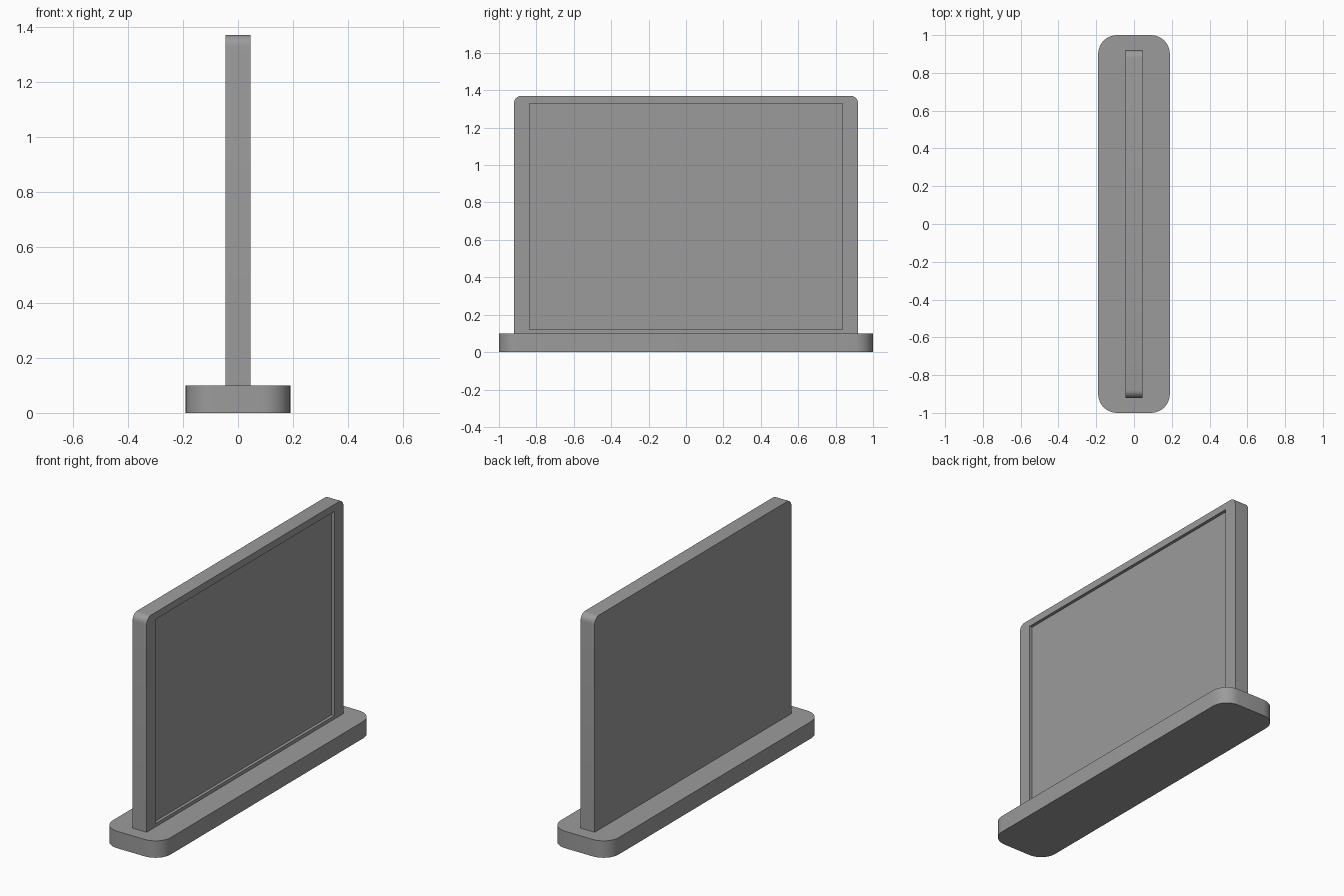
import bpy
import bmesh
import math

cube = bpy.data.objects.get("Cube")
if cube:
    bpy.data.objects.remove(cube, do_unlink=True)

grey = bpy.data.materials.new("plain grey")
grey.use_nodes = True
colour = (0.33, 0.33, 0.33, 1)
grey.diffuse_color = colour
grey.node_tree.nodes["Principled BSDF"].inputs["Base Color"].default_value = colour


def block(name, low, high, radius=0, segments=8, rounded=None):
    """Box between two corners, with the edges chosen by a rule rounded off."""
    bm = bmesh.new()
    bmesh.ops.create_cube(bm, size=1)
    for v in bm.verts:
        v.co = [a + (c + 0.5) * (b - a) for a, b, c in zip(low, high, v.co)]
    if rounded:
        edges = [e for e in bm.edges if rounded(e.verts[0].co, e.verts[1].co)]
        bmesh.ops.bevel(bm, geom=edges, offset=radius, segments=segments,
                        profile=0.5, affect='EDGES')
    mesh = bpy.data.meshes.new(name)
    bm.to_mesh(mesh)
    bm.free()
    mesh.materials.append(grey)
    obj = bpy.data.objects.new(name, mesh)
    bpy.context.collection.objects.link(obj)
    return obj


# Base plinth with rounded upright corners
base = block("base", (-0.19, -1, 0), (0.19, 1, 0.1), 0.1, 8,
             lambda a, b: abs(a.z - b.z) > 0.01)

# Upright board with its two top corners rounded
board = block("board", (-0.046, -0.92, 0.098), (0.046, 0.92, 1.37), 0.04, 6,
              lambda a, b: abs(a.x - b.x) > 0.01 and a.z > 1)

# Shallow rectangular recess in the left face of the board
cutter = block("recess_cutter", (0.028, -0.836, 0.12), (0.1, 0.836, 1.328))
cutter.hide_render = True
cut = board.modifiers.new("recess", 'BOOLEAN')
cut.operation = 'DIFFERENCE'
cut.solver = 'EXACT'
cut.object = cutter
bpy.ops.object.select_all(action='DESELECT')
bpy.context.view_layer.objects.active = board
board.select_set(True)
bpy.ops.object.modifier_apply(modifier=cut.name)
bpy.data.objects.remove(cutter, do_unlink=True)

# Smooth the rounded corners, keep the other edges sharp
base.select_set(True)
bpy.ops.object.shade_smooth_by_angle(angle=math.radians(30))
